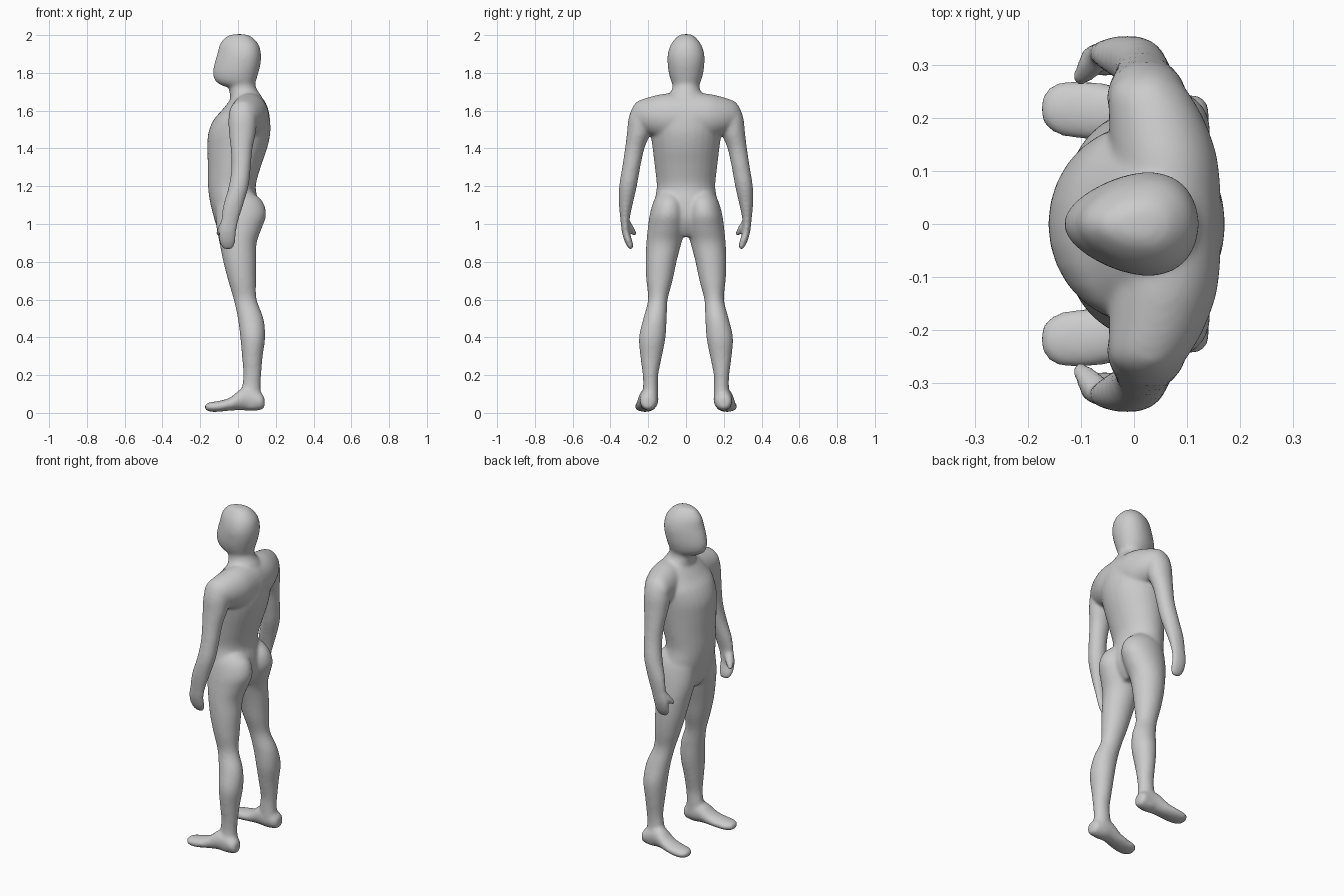
import bpy, bmesh, math

bm = bmesh.new()


def catmull(p, i, t):
    a, b, c, d = p[max(i - 1, 0)], p[i], p[i + 1], p[min(i + 2, len(p) - 1)]
    return [0.5 * (2 * q + (r - o) * t + (2 * o - 5 * q + 4 * r - s) * t * t
                   + (3 * q - o - 3 * r + s) * t ** 3) for o, q, r, s in zip(a, b, c, d)]


def loft(sections, axis="z", side=1, taper=0.0, n=28, sub=4):
    """Skin ellipses (t, a0, a1, b0, b1): a,b = x,y along z; y,z along x; x,z along y."""
    rows = [catmull(sections, i, k / sub) for i in range(len(sections) - 1) for k in range(sub)]
    rows.append(list(sections[-1]))
    rings = []
    for t, a0, a1, b0, b1 in rows:
        ring = []
        for j in range(n):
            c, s = math.cos(math.tau * j / n), math.sin(math.tau * j / n)
            a = (a0 + a1) / 2 + (a1 - a0) / 2 * c
            b = (b0 + b1) / 2 + (b1 - b0) / 2 * s * (1 + taper * c)
            x, y, z = {"z": (a, b, t), "x": (t, a, b), "y": (a, t, b)}[axis]
            ring.append(bm.verts.new((x, y * side, z)))
        rings.append(ring)
    faces = [bm.faces.new((p[j], p[(j + 1) % n], q[(j + 1) % n], q[j]))
             for p, q in zip(rings, rings[1:]) for j in range(n)]
    faces += [bm.faces.new(rings[0]), bm.faces.new(rings[-1])]
    bmesh.ops.recalc_face_normals(bm, faces=faces)


def sym(rows):
    return [(z, x0, x1, -h, h) for z, x0, x1, h in rows]


# Head (faces -x)
loft(sym([(2.003, -.02, .03, .02), (1.99, -.062, .07, .045), (1.95, -.095, .107, .076),
          (1.9, -.108, .12, .092), (1.85, -.123, .118, .093), (1.8, -.131, .106, .087),
          (1.76, -.12, .094, .076), (1.735, -.085, .085, .064), (1.725, -.05, .07, .05)]),
     taper=.25)
# Neck
loft(sym([(1.82, -.05, .1, .07), (1.75, -.052, .089, .07), (1.71, -.045, .1, .073),
          (1.67, -.04, .125, .1), (1.6, -.04, .14, .13)]))
# Torso
loft(sym([(1.68, -.025, .11, .1), (1.65, -.045, .14, .15), (1.6, -.085, .16, .18),
          (1.55, -.128, .168, .19), (1.48, -.156, .169, .185), (1.4, -.16, .152, .175),
          (1.3, -.158, .118, .163), (1.2, -.157, .092, .153), (1.12, -.147, .105, .165),
          (1.04, -.127, .11, .175), (.98, -.108, .09, .14), (.935, -.07, .06, .07)]))
# Shoulder bar
loft([(-.28, -.02, .07, 1.54, 1.615), (-.25, -.045, .1, 1.5, 1.65), (-.18, -.045, .138, 1.47, 1.674),
      (-.09, -.04, .16, 1.45, 1.69), (.09, -.04, .16, 1.45, 1.69), (.18, -.045, .138, 1.47, 1.674),
      (.25, -.045, .1, 1.5, 1.65), (.28, -.02, .07, 1.54, 1.615)], axis="y")

for s in (1, -1):
    # Arm and hand
    loft([(1.65, .0, .06, .2, .255), (1.62, -.03, .085, .18, .28), (1.56, -.048, .098, .17, .302),
          (1.48, -.046, .092, .19, .311), (1.4, -.037, .075, .222, .321), (1.3, -.033, .066, .244, .336),
          (1.2, -.047, .054, .262, .352), (1.1, -.076, .026, .285, .353), (1.02, -.088, .002, .301, .345),
          (.96, -.1, -.01, .3, .338), (.91, -.098, -.014, .286, .324), (.88, -.088, -.022, .28, .308),
          (.866, -.07, -.036, .285, .3)], side=s)
    # Thumb
    loft([(1.02, -.085, -.04, .3, .335), (.985, -.104, -.055, .279, .322),
          (.96, -.114, -.078, .265, .3), (.94, -.115, -.092, .263, .282)], side=s)
    # Leg
    loft([(1.17, -.08, .07, .04, .14), (1.12, -.11, .128, .01, .17), (1.05, -.115, .147, .002, .19),
          (.98, -.112, .125, .006, .2), (.9, -.096, .097, .026, .208), (.8, -.076, .095, .052, .212),
          (.7, -.05, .094, .073, .208), (.6, -.021, .097, .099, .199), (.5, .001, .133, .104, .224),
          (.4, .014, .142, .11, .247), (.3, .023, .129, .129, .24), (.2, .03, .121, .149, .227),
          (.13, .022, .118, .15, .226), (.06, .02, .128, .15, .24), (.025, .03, .115, .165, .235)],
         side=s)
    # Foot
    loft([(.139, .185, .22, .03, .08), (.125, .16, .24, .018, .1), (.07, .148, .243, .012, .13),
          (.02, .149, .25, .016, .128), (-.04, .155, .262, .014, .08), (-.1, .161, .27, .008, .062),
          (-.145, .17, .266, .008, .055), (-.168, .188, .248, .015, .047),
          (-.175, .205, .23, .024, .038)], axis="x", side=s)

mesh = bpy.data.meshes.new("human_figure")
bm.to_mesh(mesh)
bm.free()
body = bpy.data.objects.new("human_figure", mesh)
bpy.context.collection.objects.link(body)

# Fuse the parts into one skin and soften the joins
fuse = body.modifiers.new("fuse", "REMESH")
fuse.mode = "VOXEL"
fuse.voxel_size = .008
fuse.use_smooth_shade = True
soft = body.modifiers.new("soften", "SMOOTH")
soft.factor = .5
soft.iterations = 14
grow = body.modifiers.new("restore_volume", "DISPLACE")
grow.strength = .002
grow.mid_level = 0
